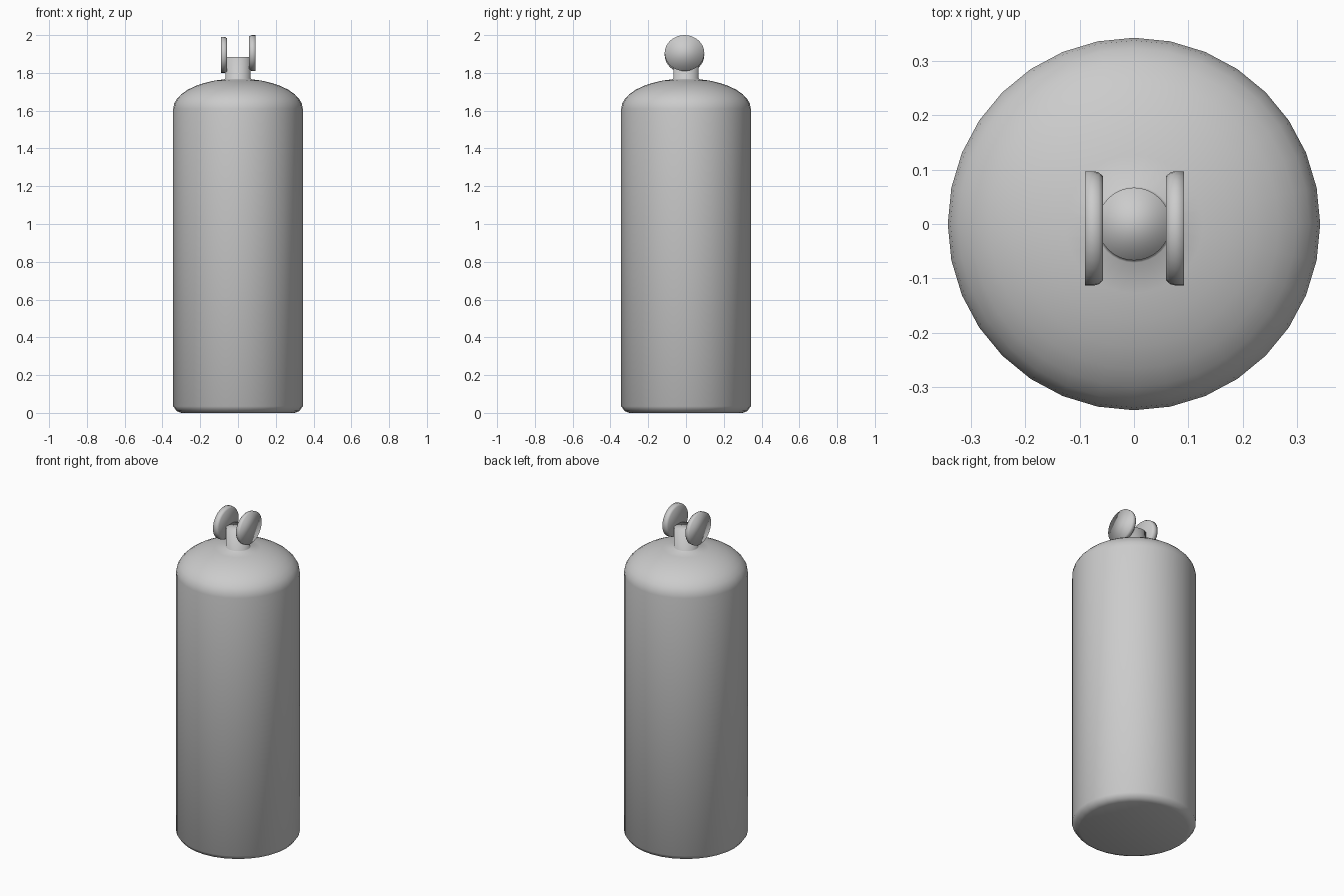
import bpy, bmesh
from math import cos, sin, pi, radians
from mathutils import Matrix

if "Cube" in bpy.data.objects:
    bpy.data.objects.remove(bpy.data.objects["Cube"])


def lathe(name, profile, segments, matrix=Matrix.Identity(4)):
    """Revolve (radius, z) points around z and cap both ends."""
    bm = bmesh.new()
    rings = []
    for r, z in profile:
        rings.append([bm.verts.new((r * cos(2 * pi * i / segments),
                                    r * sin(2 * pi * i / segments), z))
                      for i in range(segments)])
    for a, b in zip(rings, rings[1:]):
        for i in range(segments):
            j = (i + 1) % segments
            bm.faces.new((a[i], a[j], b[j], b[i]))
    bm.faces.new(rings[0][::-1])
    bm.faces.new(rings[-1])
    bm.transform(matrix)
    bmesh.ops.recalc_face_normals(bm, faces=bm.faces)
    for f in bm.faces:
        f.smooth = True
    mesh = bpy.data.meshes.new(name)
    bm.to_mesh(mesh)
    bm.free()
    ob = bpy.data.objects.new(name, mesh)
    bpy.context.collection.objects.link(ob)
    return ob


# Tank: bevelled base, straight wall, elliptical shoulder and short neck
profile = [(0.30, 0.0), (0.325, 0.01), (0.343, 0.035)]
for k in range(9):
    t = radians(78) * k / 8
    profile.append((0.343 * cos(t), 1.61 + 0.16 * sin(t)))
profile += [(0.067, 1.77), (0.067, 1.885)]
lathe("tank_body", profile, 32)

# Two valve knobs: oval discs, flat outside, rounded on the inner rim
knob = [(0.096, 0.0), (0.103, 0.008), (0.105, 0.016), (0.105, 0.033)]
for name, side, x, z in (("left_knob", -1, -0.057, 1.895),
                         ("right_knob", 1, 0.059, 1.905)):
    m = (Matrix.Translation((x, -0.008, z))
         @ Matrix.Diagonal((1, 1, 0.905, 1))
         @ Matrix.Rotation(side * pi / 2, 4, 'Y'))
    lathe(name, knob, 32, m)
